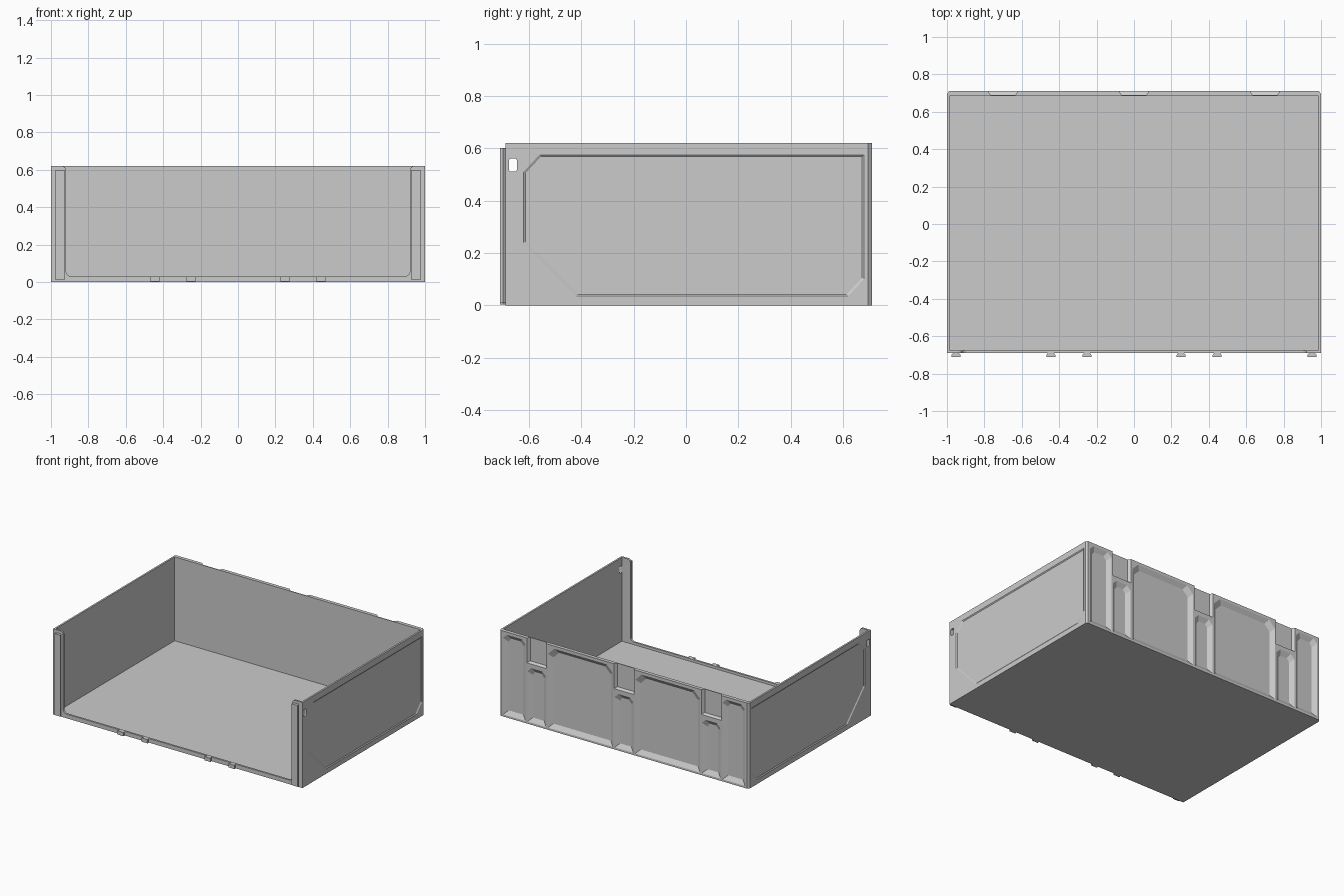
import bpy, bmesh, math

if "Cube" in bpy.data.objects:
    bpy.data.objects.remove(bpy.data.objects["Cube"])

PLACE = {"X": lambda a, b, d: (d, a, b),
         "Y": lambda a, b, d: (a, d, b),
         "Z": lambda a, b, d: (a, b, d)}


def loft(name, axis, sections):
    """Closed solid from (depth, profile) sections stacked along an axis."""
    bm = bmesh.new()
    rings = [[bm.verts.new(PLACE[axis](a, b, d)) for a, b in prof] for d, prof in sections]
    n = len(rings[0])
    for r, s in zip(rings, rings[1:]):
        for i in range(n):
            bm.faces.new((r[i], r[(i + 1) % n], s[(i + 1) % n], s[i]))
    bm.faces.new(rings[0])
    bm.faces.new(rings[-1])
    bmesh.ops.recalc_face_normals(bm, faces=bm.faces)
    me = bpy.data.meshes.new(name)
    bm.to_mesh(me)
    bm.free()
    ob = bpy.data.objects.new(name, me)
    bpy.context.collection.objects.link(ob)
    return ob


def rect(x0, x1, y0, y1, c=0.0):
    """Rectangle, with its two top corners cut off when c is given."""
    if not c:
        return [(x0, y0), (x1, y0), (x1, y1), (x0, y1)]
    return [(x0, y0), (x1, y0), (x1, y1 - c), (x1 - c, y1), (x0 + c, y1), (x0, y1 - c)]


def inset(prof, da, db):
    """Shrink a profile by da and db on each side of its bounds."""
    A, B = [p[0] for p in prof], [p[1] for p in prof]
    ca, cb = (min(A) + max(A)) / 2, (min(B) + max(B)) / 2
    sa, sb = 1 - 2 * da / (max(A) - min(A)), 1 - 2 * db / (max(B) - min(B))
    return [(ca + (a - ca) * sa, cb + (b - cb) * sb) for a, b in prof]


def arc(cx, cy, r, a0, a1, n=6):
    steps = [math.radians(a0 + (a1 - a0) * i / n) for i in range(n + 1)]
    return [(cx + r * math.cos(t), cy + r * math.sin(t)) for t in steps]


def cut(body, cutter):
    mod = body.modifiers.new("cut", "BOOLEAN")
    mod.operation, mod.solver, mod.object = "DIFFERENCE", "EXACT", cutter
    bpy.context.view_layer.objects.active = body
    bpy.ops.object.modifier_apply(modifier=mod.name)
    bpy.data.objects.remove(cutter, do_unlink=True)


H, BACK, FRONT = 0.62, 0.71, -0.69

# Outer block with bevelled back corners
plan = [(-1, FRONT), (1, FRONT), (1, BACK - 0.014), (0.988, BACK),
        (-0.988, BACK), (-1, BACK - 0.014)]
tray = loft("open_front_tray", "Z", [(0, plan), (H, plan)])

# Storage cavity
inner = rect(-0.987, 0.987, FRONT + 0.014, 0.684)
cut(tray, loft("cavity", "Z", [(0.012, inner), (0.8, inner)]))

# Front opening, rounded where it meets the lip and the top
half = arc(0.89, 0.06, 0.03, -90, 0) + arc(0.94, H - 0.02, 0.02, 180, 90) + [(0.94, 0.8)]
opening = half + [(-x, z) for x, z in reversed(half)]
cut(tray, loft("opening", "Y", [(-0.8, opening), (-0.66, opening)]))

# Sloped pockets across the back: (x min, x max, top)
pockets = [(0.79, 0.97, 0.60), (-0.97, -0.79, 0.60),
           (0.09, 0.61, 0.60), (-0.61, -0.09, 0.60)]
pockets += [(x - 0.075, x + 0.075, 0.41) for x in (-0.7, 0, 0.7)]
for x0, x1, top in pockets:
    c = 0.05 if x1 - x0 > 0.3 else 0.03
    p = rect(x0, x1, 0.015, top, c)
    cut(tray, loft("pocket", "Y", [(0.75, p), (BACK, p), (0.69, inset(p, 0.03, 0.03))]))

# Connector sockets at the top of the back
for x in (-0.7, 0, 0.7):
    p = rect(x - 0.08, x + 0.08, 0.44, 0.8)
    cut(tray, loft("socket", "Y", [(0.75, p), (BACK, p), (0.69, inset(p, 0.014, 0.01))]))

# Recessed side panels and a slot through each side
panel = [(-0.62, 0.24), (-0.42, 0.035), (0.62, 0.035), (0.68, 0.10),
         (0.68, 0.575), (-0.56, 0.575), (-0.62, 0.51)]
slot = [p for cx, cy, a in ((-0.653, 0.553, 0), (-0.669, 0.553, 90),
                            (-0.669, 0.518, 180), (-0.653, 0.518, 270))
        for p in arc(cx, cy, 0.007, a, a + 90, 3)]
for s in (-1, 1):
    cut(tray, loft("panel", "X", [(s * 1.05, panel), (s, panel),
                                  (s * 0.995, inset(panel, 0.007, 0.007))]))
    cut(tray, loft("slot", "X", [(s * 1.05, slot), (s * 0.95, slot)]))

# Dovetail connectors on the front: tall corner rails and short lip tabs
for s, side in ((-1, "left"), (1, "right")):
    for label, x, w, z0, z1 in (("corner_rail", 0.952, 0.024, 0.01, 0.60),
                                ("outer_tab", 0.445, 0.024, 0.003, 0.03),
                                ("inner_tab", 0.252, 0.024, 0.003, 0.03)):
        wide = rect(s * x - w, s * x + w, z0, z1)
        neck = inset(wide, 0.01, 0)
        loft(f"{side}_{label}", "Y", [(-0.688, neck), (-0.70, wide), (-0.71, wide)])
